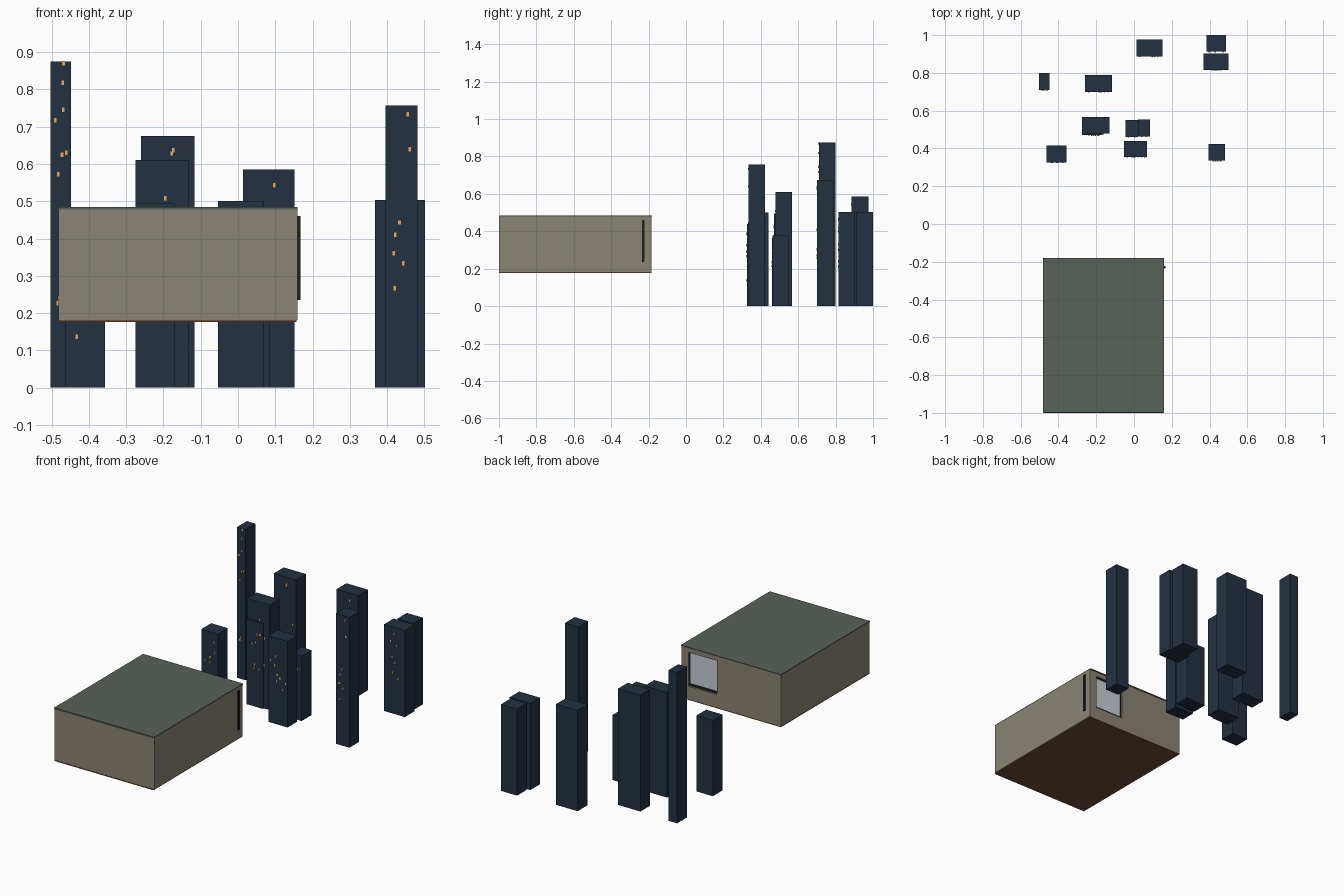
import bpy, random

random.seed(4)

def material(name, r, g, b):
    lin = [((c / 255 + 0.055) / 1.055) ** 2.4 for c in (r, g, b)]
    m = bpy.data.materials.new(name)
    m.diffuse_color = (*lin, 1)
    return m

WALL = material("wall putty", 138, 133, 117)
CEILING = material("ceiling grey green", 88, 98, 90)
FLOOR = material("floor brown", 108, 78, 58)
TOWER = material("tower navy", 36, 49, 64)
LIT = material("lit window amber", 232, 172, 95)
GLASS = material("glass pale grey", 200, 206, 216)
FRAME = material("frame charcoal", 30, 32, 36)

FACES = [(0, 3, 2, 1), (4, 5, 6, 7), (0, 1, 5, 4),
         (1, 2, 6, 5), (2, 3, 7, 6), (3, 0, 4, 7)]

def boxes(name, mat, specs):
    """One object made of boxes given as (x0, x1, y0, y1, z0, z1)."""
    verts, faces = [], []
    for x0, x1, y0, y1, z0, z1 in specs:
        n = len(verts)
        verts += [(x, y, z) for z in (z0, z1)
                  for x, y in ((x0, y0), (x1, y0), (x1, y1), (x0, y1))]
        faces += [tuple(n + i for i in f) for f in FACES]
    me = bpy.data.meshes.new(name)
    me.from_pydata(verts, [], faces)
    me.materials.append(mat)
    ob = bpy.data.objects.new(name, me)
    bpy.context.collection.objects.link(ob)
    return ob

# Room shell
X0, X1, Y0, Y1, Z0, Z1 = -0.483, 0.16, -1.0, -0.185, 0.176, 0.484
T = 0.01
boxes("floor", FLOOR, [(X0 + 0.003, X1 - 0.003, Y0, Y1, Z0, Z0 + 0.006)])
boxes("ceiling", CEILING, [(X0, X1, Y0 + 0.003, Y1 + 0.004, Z1 - 0.006, Z1)])
ZA, ZB = Z0 + 0.006, Z1 - 0.006
boxes("front_wall", WALL, [(X0 + T, X1 - 0.004, Y0 + 0.001, Y0 + T, ZA, ZB)])
boxes("side_walls", WALL, [(X0 + 0.002, X0 + T, Y0 + 0.004, Y1, ZA, ZB),
                           (X1 - T, X1, Y0 + 0.004, Y1, ZA, ZB)])

# Back wall in four pieces around the window opening
WX0, WX1, WZ0, WZ1 = -0.07, 0.113, 0.255, 0.452
yb = Y1 - T
boxes("back_wall", WALL, [(X0 + T, WX0, yb, Y1, ZA, ZB),
                          (WX1, X1 - T, yb, Y1, ZA, ZB),
                          (WX0, WX1, yb, Y1, ZA, WZ0),
                          (WX0, WX1, yb, Y1, WZ1, ZB)])

# Window: pane, slim frame, and the post that shows through the side wall
boxes("window_pane", GLASS, [(WX0 - 0.01, WX1 + 0.01, -0.204, -0.199, WZ0 - 0.01, WZ1 + 0.01)])
boxes("window_frame", FRAME, [(WX0, WX1, -0.199, yb, WZ0, WZ0 + 0.012),
                              (WX0, WX1, -0.199, yb, WZ1 - 0.004, WZ1),
                              (WX0, WX0 + 0.004, -0.199, yb, WZ0, WZ1),
                              (WX1 - 0.004, WX1, -0.199, yb, WZ0, WZ1)])
boxes("corner_post", FRAME, [(0.145, 0.167, -0.235, -0.222, 0.235, 0.46)])

# Skyline: x0, x1, y0, y1, height, number of random lit windows
TOWERS = [
    (-0.503, -0.448, 0.71, 0.80, 0.875, 2),
    (-0.26, -0.116, 0.70, 0.79, 0.675, 4),
    (-0.275, -0.131, 0.478, 0.567, 0.61, 4),
    (-0.275, -0.17, 0.47, 0.55, 0.495, 7),
    (-0.463, -0.357, 0.325, 0.415, 0.44, 6),
    (-0.053, 0.07, 0.355, 0.44, 0.50, 9),
    (-0.045, 0.02, 0.46, 0.55, 0.365, 2),
    (0.02, 0.085, 0.463, 0.552, 0.378, 3),
    (0.013, 0.151, 0.886, 0.976, 0.585, 3),
    (0.395, 0.481, 0.335, 0.423, 0.757, 0),
    (0.368, 0.501, 0.815, 0.903, 0.503, 0),
    (0.385, 0.488, 0.912, 1.0, 0.503, 3),
]
for i, t in enumerate(TOWERS):
    boxes(f"tower_{i + 1}", TOWER, [(*t[:4], 0, t[4])])

# Lit windows on the front faces: placed where seen, scattered elsewhere
SEEN = {
    0: [(-.468, .870), (-.470, .818), (-.469, .745), (-.490, .717),
        (-.472, .625), (-.460, .630), (-.482, .573)],
    1: [(-.178, .628), (-.174, .637)],
    2: [(-.195, .508)],
    4: [(-.432, .137)],
    8: [(.097, .543)],
    9: [(.455, .733), (.460, .640), (.433, .443), (.422, .410),
        (.418, .360), (.443, .334), (.420, .267)],
    10: [(.433, .465), (.41, .42), (.45, .4), (.42, .33),
         (.44, .3), (.425, .24), (.46, .21)],
}
plates = []
for i, (x0, x1, y0, y1, h, count) in enumerate(TOWERS):
    spots = SEEN.get(i, []) + [
        (random.uniform(x0 + 0.012, x1 - 0.012), random.uniform(0.2, min(h, 0.48) - 0.02))
        for _ in range(count)]
    plates += [(x - 0.0035, x + 0.0035, y0 - 0.003, y0 + 0.001, z - 0.006, z + 0.006)
               for x, z in spots]
boxes("lit_windows", LIT, plates)
